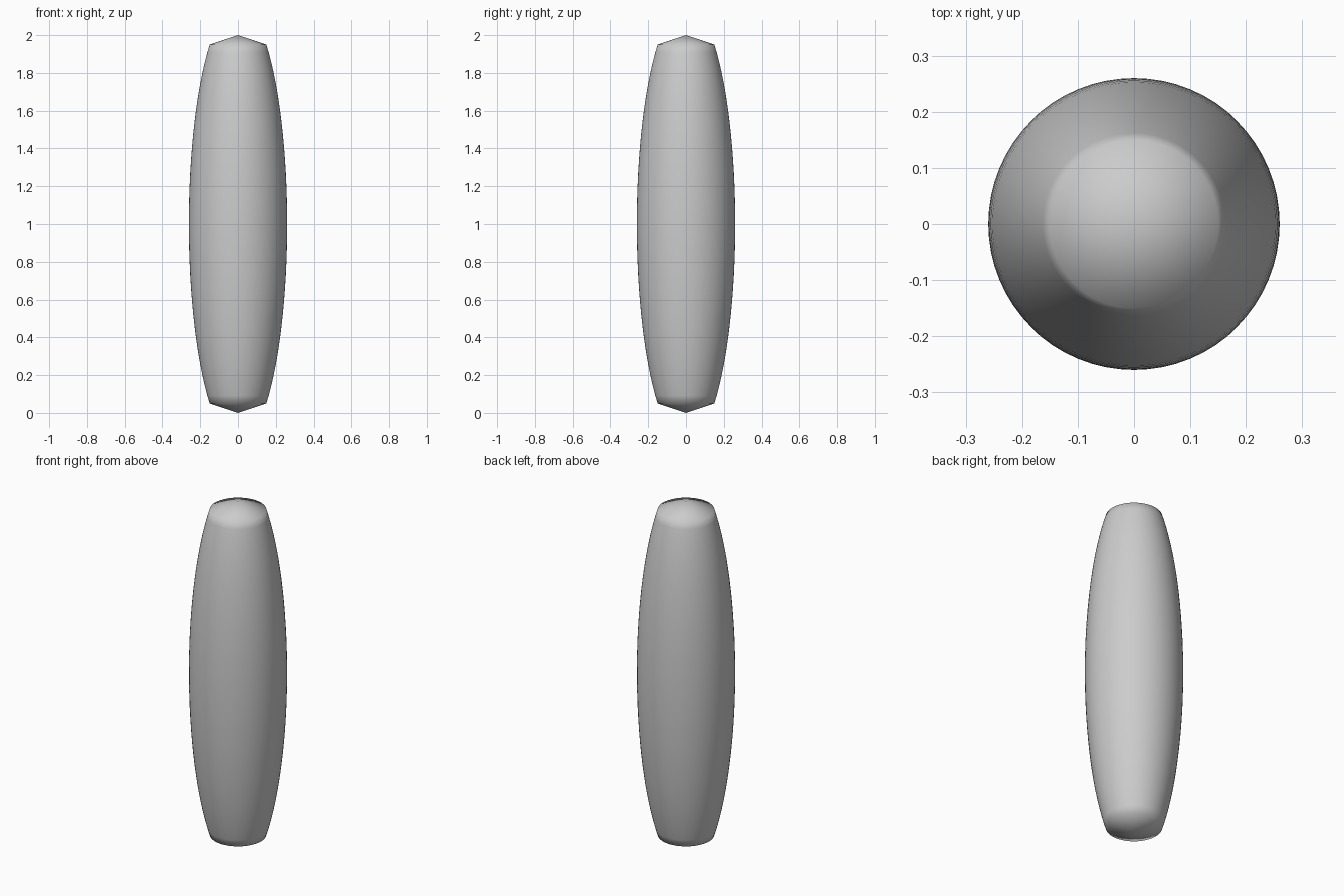
import bpy, bmesh, math

if "Cube" in bpy.data.objects:
    bpy.data.objects.remove(bpy.data.objects["Cube"])

SEG, RINGS = 64, 32
HALF, R_MID, R_END = 0.95, 0.26, 0.15

# Barrel profile: an ellipse arc cut off where the end caps start
reach = HALF / math.sqrt(1 - (R_END / R_MID) ** 2)
a_max = math.asin(HALF / reach)

bm = bmesh.new()
rings = []
for i in range(RINGS + 1):
    a = a_max * (2 * i / RINGS - 1)
    r, z = R_MID * math.cos(a), 1 + reach * math.sin(a)
    rings.append([bm.verts.new((r * math.cos(t), r * math.sin(t), z))
                  for t in (2 * math.pi * k / SEG for k in range(SEG))])

# Side wall
for lo, hi in zip(rings, rings[1:]):
    for k in range(SEG):
        n = (k + 1) % SEG
        bm.faces.new((lo[k], lo[n], hi[n], hi[k]))

# Shallow pointed caps at both ends
bottom, top = bm.verts.new((0, 0, 0)), bm.verts.new((0, 0, 2))
for k in range(SEG):
    n = (k + 1) % SEG
    bm.faces.new((rings[0][n], rings[0][k], bottom))
    bm.faces.new((rings[-1][k], rings[-1][n], top))

for f in bm.faces:
    f.smooth = True
mesh = bpy.data.meshes.new("barrel_body")
bm.to_mesh(mesh)
bm.free()
body = bpy.data.objects.new("barrel_body", mesh)
bpy.context.collection.objects.link(body)
